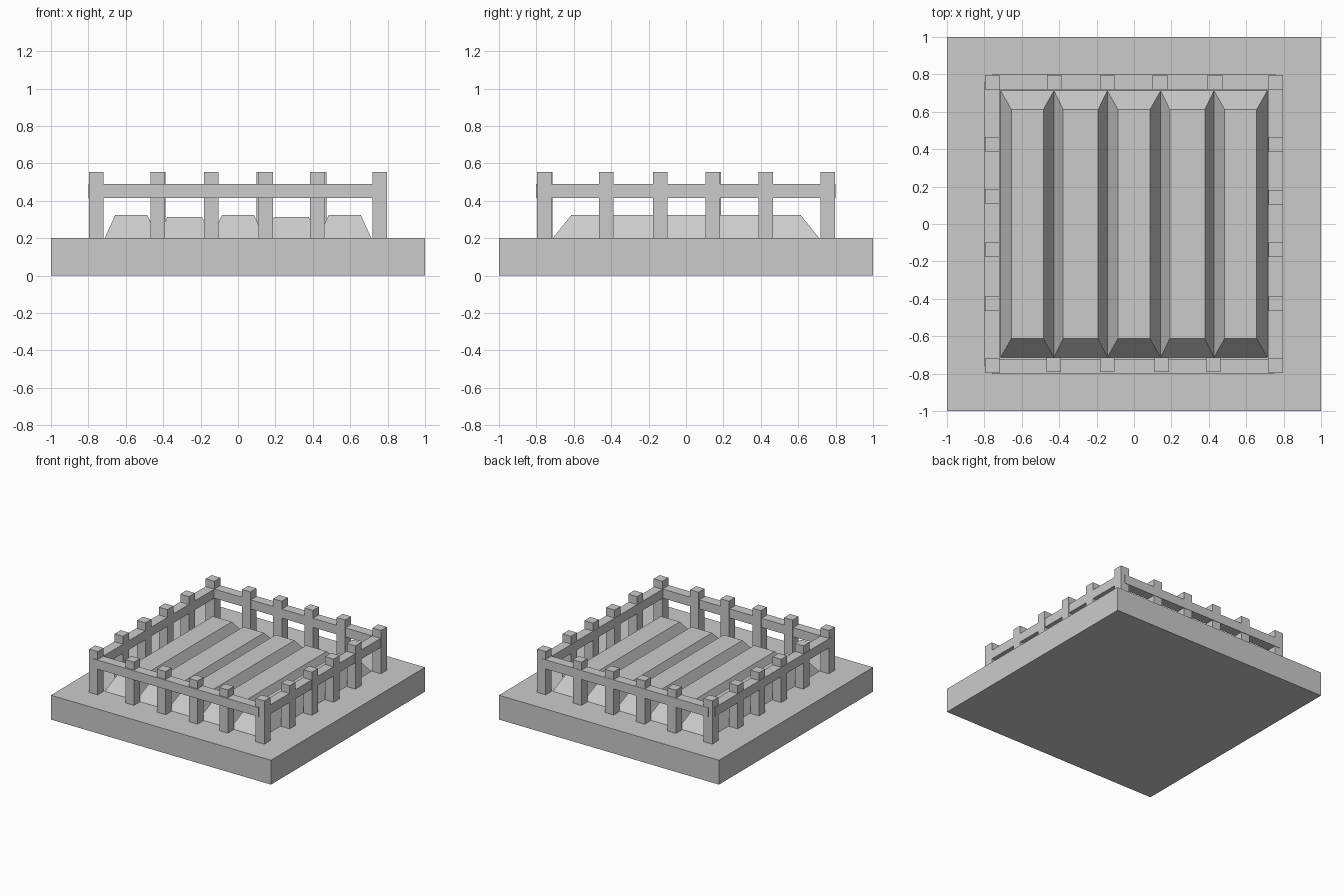
import bpy, bmesh

if "Cube" in bpy.data.objects:
    bpy.data.objects.remove(bpy.data.objects["Cube"])


def mesh_object(name, verts, faces):
    me = bpy.data.meshes.new(name)
    me.from_pydata(verts, [], faces)
    bm = bmesh.new()
    bm.from_mesh(me)
    bmesh.ops.recalc_face_normals(bm, faces=bm.faces)
    bm.to_mesh(me)
    bm.free()
    ob = bpy.data.objects.new(name, me)
    bpy.context.collection.objects.link(ob)
    return ob


def frustum(name, x, y, z, inset_x=0.0, inset_y=0.0):
    """Box from (min, max) ranges whose top can be inset."""
    def ring(h, i, j):
        return [(x[0] + i, y[0] + j, h), (x[1] - i, y[0] + j, h),
                (x[1] - i, y[1] - j, h), (x[0] + i, y[1] - j, h)]
    verts = ring(z[0], 0, 0) + ring(z[1], inset_x, inset_y)
    faces = [(0, 1, 2, 3), (4, 5, 6, 7)]
    faces += [(i, (i + 1) % 4, (i + 1) % 4 + 4, i + 4) for i in range(4)]
    return mesh_object(name, verts, faces)


def post(name, x, y):
    h = 0.039
    frustum(name, (x - h, x + h), (y - h, y + h), (0.2, 0.555))


# Ground slab
frustum("ground_slab", (-1, 1), (-1, 1), (0, 0.2))

# Soil ridges, alternating slightly in height and slope
W = 1.426 / 5
for i in range(5):
    x0 = -0.713 + i * W
    top, inset = ((0.325, 0.057), (0.313, 0.049))[i % 2]
    frustum(f"soil_ridge_{i + 1}", (x0, x0 + W), (-0.713, 0.713),
            (0.2, top), inset, 0.101)

# Fence posts: corners, then four slightly uneven posts per side
E = 0.757
for sx in (-1, 1):
    for sy in (-1, 1):
        post("corner_post", sx * E, sy * E)
for x in (-0.43, -0.142, 0.148, 0.424):
    post("front_post", x, -0.753)
for x in (-0.427, -0.144, 0.139, 0.433):
    post("back_post", x, E)
for y in (-0.427, -0.138, 0.148, 0.427):
    post("left_post", -E, y)
for y in (-0.427, -0.138, 0.144, 0.427):
    post("right_post", E, y)

# Fence rails
RZ = (0.415, 0.49)
frustum("front_rail", (-0.76, 0.75), (-0.803, -0.722), RZ)
frustum("back_rail", (-0.76, 0.76), (0.72, 0.799), RZ)
frustum("left_rail", (-0.799, -0.719), (-0.76, 0.76), RZ)
frustum("right_rail", (0.716, 0.793), (-0.76, 0.76), RZ)
